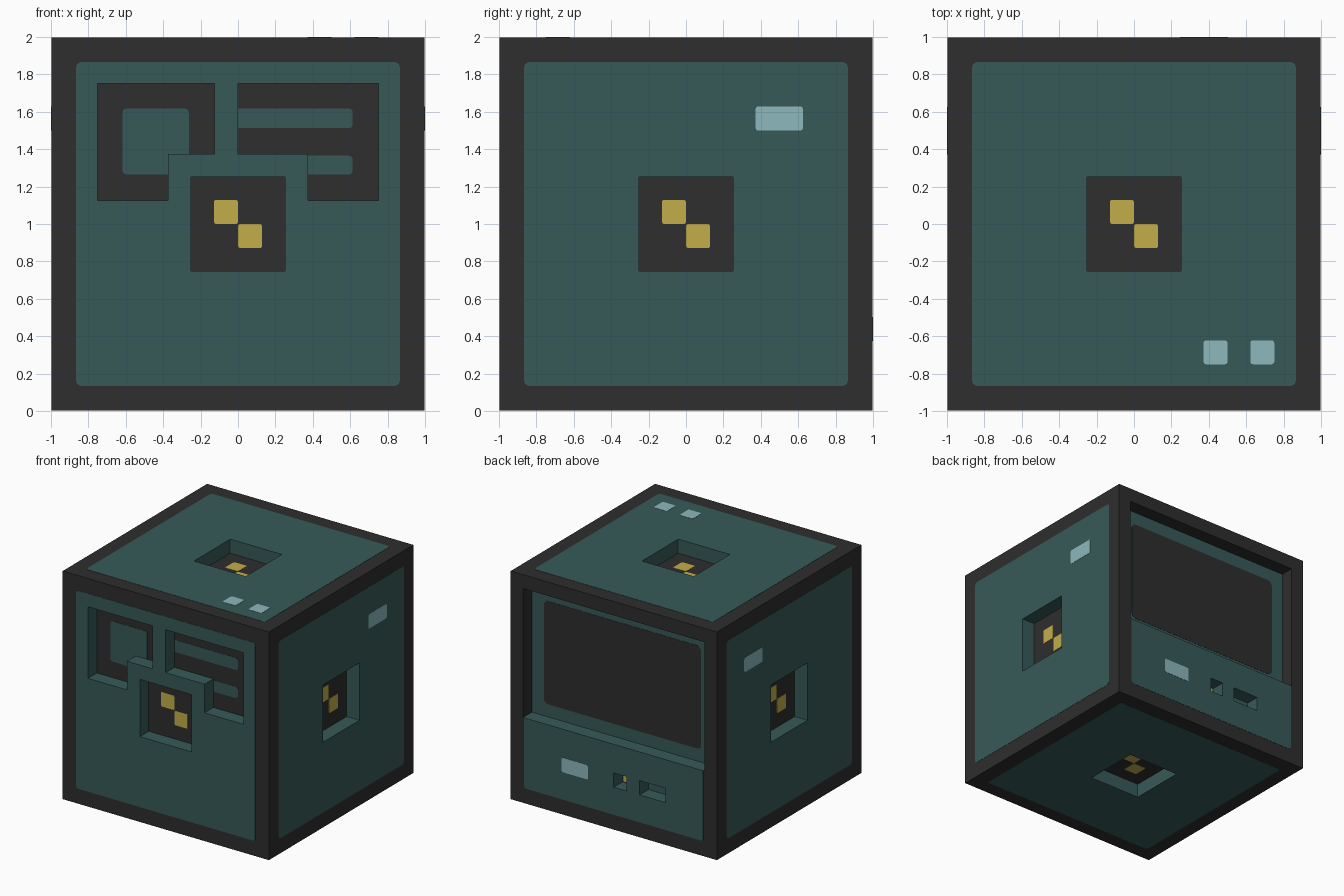
import bpy, bmesh, math
from mathutils import Matrix, Vector

cube = bpy.data.objects.get("Cube")
if cube:
    bpy.data.objects.remove(cube, do_unlink=True)

P = 0.125      # grid step
DEPTH = 0.125  # depth of every recess
SKIN = 0.002   # half thickness of the thin plates
DARK, TEAL, YELLOW, PALE = range(4)


def make_material(name, rgb):
    lin = [c / 255 / 12.92 if c <= 10 else ((c / 255 + 0.055) / 1.055) ** 2.4 for c in rgb]
    mat = bpy.data.materials.new(name)
    mat.use_nodes = True
    mat.diffuse_color = (*lin, 1)
    mat.node_tree.nodes["Principled BSDF"].inputs["Base Color"].default_value = (*lin, 1)
    return mat


MATS = [make_material("charcoal", (46, 46, 46)), make_material("teal", (54, 90, 88)),
        make_material("yellow", (194, 174, 73)), make_material("pale_blue", (140, 184, 188))]


def side(u, v):
    """Matrix of a cube side: u runs right, v runs up, the normal points out."""
    u, v = Vector(u), Vector(v)
    n = u.cross(v)
    m = Matrix((u, v, n)).transposed().to_4x4()
    m.translation = n + Vector((0, 0, 1))
    return m


SIDES = {
    "front": side((1, 0, 0), (0, 0, 1)), "back": side((-1, 0, 0), (0, 0, 1)),
    "right": side((0, 1, 0), (0, 0, 1)), "left": side((0, -1, 0), (0, 0, 1)),
    "top": side((1, 0, 0), (0, 1, 0)), "bottom": side((1, 0, 0), (0, -1, 0)),
}


def grid(*pts):
    return [(a * P, b * P) for a, b in pts]


def box(u0, v0, u1, v1):
    return grid((u0, v0), (u1, v0), (u1, v1), (u0, v1))


def rounded(u0, v0, u1, v1, r=0.025):
    """Rounded rectangle in units."""
    pts = []
    corners = [(u1 - r, v1 - r), (u0 + r, v1 - r), (u0 + r, v0 + r), (u1 - r, v0 + r)]
    for i, (cu, cv) in enumerate(corners):
        for k in range(5):
            a = math.pi / 2 * (i + k / 4)
            pts.append((cu + r * math.cos(a), cv + r * math.sin(a)))
    return pts


def plate(name, face, outlines, mat, level):
    """Thin plate; outlines after the first are holes."""
    curve = bpy.data.curves.new(name, "CURVE")
    curve.dimensions, curve.fill_mode, curve.extrude = "2D", "BOTH", SKIN
    for pts in outlines:
        spline = curve.splines.new("POLY")
        spline.points.add(len(pts) - 1)
        for p, (u, v) in zip(spline.points, pts):
            p.co = (u, v, 0, 1)
        spline.use_cyclic_u = True
    tmp = bpy.data.objects.new(name + "_outline", curve)
    bpy.context.collection.objects.link(tmp)
    deps = bpy.context.evaluated_depsgraph_get()
    mesh = bpy.data.meshes.new_from_object(tmp.evaluated_get(deps))
    bpy.data.objects.remove(tmp, do_unlink=True)
    bm = bmesh.new()
    bm.from_mesh(mesh)
    bmesh.ops.remove_doubles(bm, verts=bm.verts, dist=1e-5)
    bmesh.ops.recalc_face_normals(bm, faces=bm.faces)
    for f in bm.faces:
        f.material_index = 0
        f.smooth = False
    bm.transform(SIDES[face] @ Matrix.Translation((0, 0, level)))
    bm.to_mesh(mesh)
    bm.free()
    mesh.materials.clear()
    mesh.materials.append(MATS[mat])
    mesh.name = name
    bpy.context.collection.objects.link(bpy.data.objects.new(name, mesh))


def add_recess(bm, face, pts, wall, floor, ledge):
    """Prism cutter with its own wall, floor and lower ledge colours."""
    part = bmesh.new()
    base = part.faces.new([part.verts.new((u, v, -DEPTH)) for u, v in pts])
    ext = bmesh.ops.extrude_face_region(part, geom=[base])
    new = [e for e in ext["geom"] if isinstance(e, bmesh.types.BMVert)]
    bmesh.ops.translate(part, verts=new, vec=(0, 0, DEPTH + 0.1))
    bmesh.ops.recalc_face_normals(part, faces=part.faces)
    low = min(v for _, v in pts)
    for f in part.faces:
        if all(v.co.z < -DEPTH + 1e-4 for v in f.verts):
            f.material_index = floor
        elif all(v.co.y < low + 1e-4 for v in f.verts):
            f.material_index = ledge
        else:
            f.material_index = wall
    part.transform(SIDES[face])
    mesh = bpy.data.meshes.new("recess_part")
    part.to_mesh(mesh)
    part.free()
    bm.from_mesh(mesh)
    bpy.data.meshes.remove(mesh)


def mesh_object(name, bm):
    mesh = bpy.data.meshes.new(name)
    bm.to_mesh(mesh)
    bm.free()
    for m in MATS:
        mesh.materials.append(m)
    obj = bpy.data.objects.new(name, mesh)
    bpy.context.collection.objects.link(obj)
    return obj


# Recess outlines
centre = box(-2, -2, 2, 2)
front_left_slot = grid((-6, 1), (-3, 1), (-3, 3), (-1, 3), (-1, 6), (-6, 6))
front_right_slot = grid((0, 3), (3, 3), (3, 1), (6, 1), (6, 6), (0, 6))
screen_bay = box(-7, -2, 7, 7)
small_port, wide_port = box(0, -5, 1, -4), box(2, -5, 4, -4)

# Body with all recesses cut out
bm = bmesh.new()
bmesh.ops.create_cube(bm, size=2 - 4 * SKIN, matrix=Matrix.Translation((0, 0, 1)))
body = mesh_object("body", bm)

bm = bmesh.new()
for f in SIDES:
    if f != "back":
        add_recess(bm, f, centre, TEAL, DARK, TEAL)
for pts in (front_left_slot, front_right_slot):
    add_recess(bm, "front", pts, TEAL, DARK, TEAL)
add_recess(bm, "back", screen_bay, DARK, TEAL, TEAL)
for pts in (small_port, wide_port):
    add_recess(bm, "back", pts, TEAL, TEAL, TEAL)
cutter = mesh_object("recess_cutter", bm)
cutter.hide_render = True

mod = body.modifiers.new("recesses", "BOOLEAN")
mod.operation, mod.solver, mod.object = "DIFFERENCE", "EXACT", cutter
bpy.context.view_layer.update()
deps = bpy.context.evaluated_depsgraph_get()
cut_mesh = bpy.data.meshes.new_from_object(body.evaluated_get(deps))
body.modifiers.clear()
body.data = cut_mesh
bpy.data.objects.remove(cutter, do_unlink=True)

# Teal panels on the sides
FACE, RAISED, FLOOR = -2 * SKIN, -SKIN, -DEPTH
E = 0.865
for f in SIDES:
    if f == "back":
        outline = [p for p in rounded(-E, -E, E, -0.25) if p[1] < -0.5]
        outline += [(E, -0.25), (-E, -0.25)]
        plate("back_panel", f, [outline, small_port, wide_port], TEAL, FACE)
        continue
    holes = [centre]
    if f == "front":
        holes += [front_left_slot, front_right_slot]
    plate(f + "_panel", f, [rounded(-E, -E, E, E)] + holes, TEAL, FACE)
    # Two yellow squares on the recess floor
    plate(f + "_upper_square", f, [rounded(-0.128, 0.001, -0.001, 0.128, 0.01)], YELLOW, FLOOR)
    plate(f + "_lower_square", f, [rounded(0.001, -0.128, 0.128, -0.001, 0.01)], YELLOW, FLOOR)

# Teal inlays in the front recesses
for name, rect in (("front_left_inlay", (-0.617, 0.265, -0.263, 0.617)),
                   ("front_upper_bar", (-0.05, 0.512, 0.613, 0.617)),
                   ("front_lower_bar", (0.3, 0.265, 0.613, 0.365))):
    plate(name, "front", [rounded(*rect, 0.02)], TEAL, FLOOR)

# Screen and yellow port contact on the back
plate("screen", "back", [rounded(-0.76, -0.14, 0.76, 0.76, 0.045)], DARK, FLOOR)
plate("port_contact", "back", [rounded(0.008, -0.617, 0.117, -0.508, 0.01)], YELLOW, FLOOR)

# Pale blue lights
for name, f, rect in (("right_light", "right", (0.372, 0.5, 0.625, 0.628)),
                      ("left_light", "left", (-0.625, 0.5, -0.372, 0.628)),
                      ("back_light", "back", (-0.502, -0.625, -0.247, -0.498)),
                      ("top_light_a", "top", (0.372, -0.75, 0.5, -0.622)),
                      ("top_light_b", "top", (0.622, -0.75, 0.75, -0.622))):
    plate(name, f, [rounded(*rect, 0.014)], PALE, RAISED)
